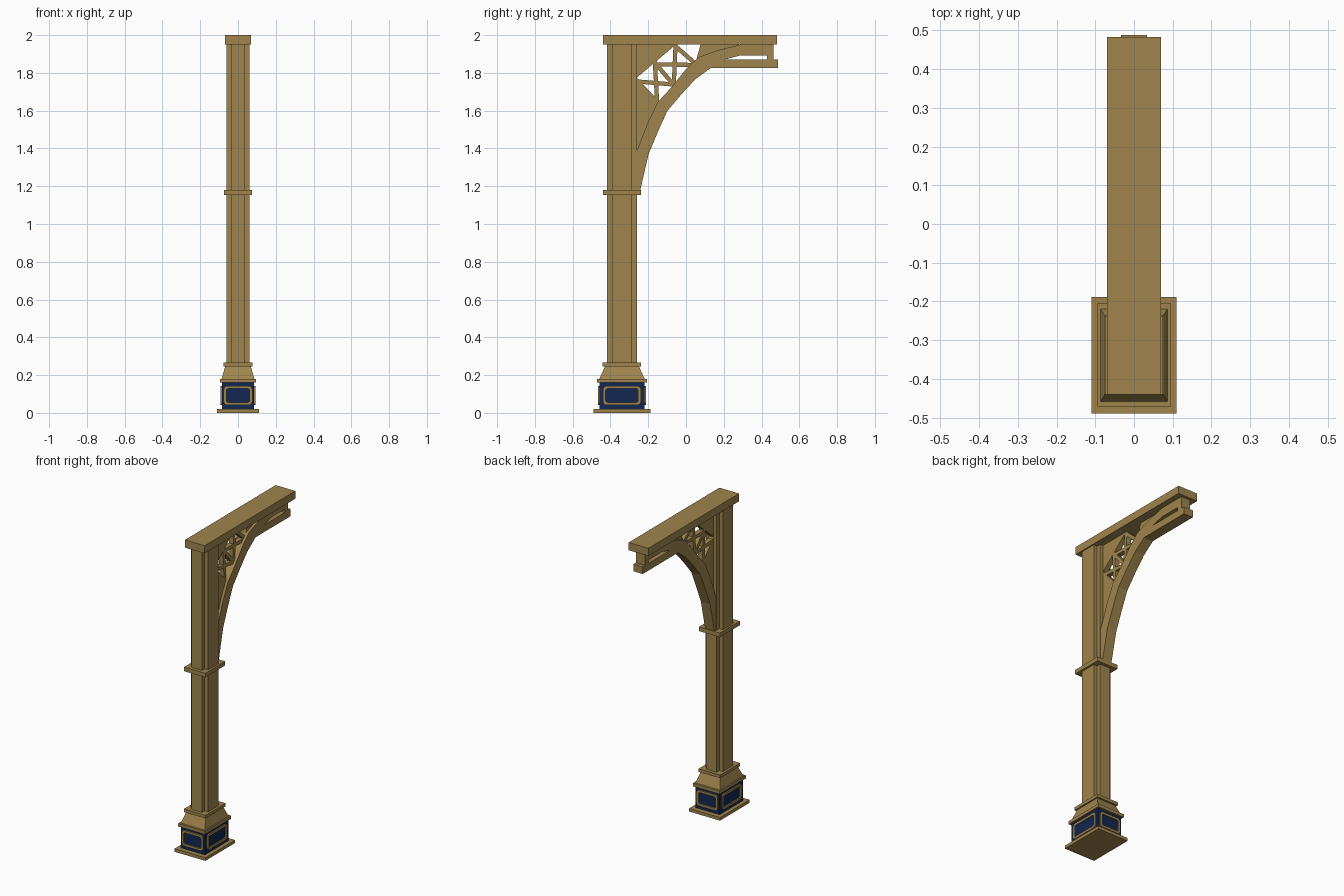
import bpy, bmesh, math
from mathutils import Vector

if "Cube" in bpy.data.objects:
    bpy.data.objects.remove(bpy.data.objects["Cube"])


def material(name, rgb):
    m = bpy.data.materials.new(name)
    m.diffuse_color = (*rgb, 1)
    m.use_nodes = True
    m.node_tree.nodes["Principled BSDF"].inputs["Base Color"].default_value = m.diffuse_color
    return m


GOLD = material("antique gold", (0.35, 0.235, 0.075))
BLUE = material("navy blue", (0.006, 0.02, 0.085))
CY = -0.339  # column centre in y


def finish(name, bm, mat):
    bmesh.ops.recalc_face_normals(bm, faces=bm.faces)
    me = bpy.data.meshes.new(name)
    bm.to_mesh(me)
    bm.free()
    me.materials.append(mat)
    ob = bpy.data.objects.new(name, me)
    bpy.context.collection.objects.link(ob)
    return ob


def loft(name, rings, mat):
    """Closed solid through matching rings of points."""
    bm = bmesh.new()
    vs = [[bm.verts.new(p) for p in r] for r in rings]
    n = len(vs[0])
    for a, b in zip(vs, vs[1:]):
        for i in range(n):
            bm.faces.new((a[i], a[(i + 1) % n], b[(i + 1) % n], b[i]))
    bm.faces.new(vs[0])
    bm.faces.new(vs[-1])
    return finish(name, bm, mat)


def rect(hx, hy, z):
    return [(-hx, CY - hy, z), (hx, CY - hy, z), (hx, CY + hy, z), (-hx, CY + hy, z)]


def block(name, hx, hy, z0, z1, mat=GOLD):
    return loft(name, [rect(hx, hy, z0), rect(hx, hy, z1)], mat)


def plate(name, pts, hx):
    """Profile in the yz plane, extruded to both sides of x = 0."""
    return loft(name, [[(s * hx, y, z) for y, z in pts] for s in (-1, 1)], GOLD)


def strut(name, a, b, w=0.022, hx=0.016):
    a, b = Vector(a), Vector(b)
    d = (b - a).normalized() * w / 2
    n = Vector((-d.y, d.x))
    return plate(name, [a + n, b + n, b - n, a - n], hx)


# Base, plinth and mouldings
block("base_plate", 0.11, 0.15, 0, 0.02)
block("plinth_box", 0.085, 0.119, 0.02, 0.16, BLUE)
block("plinth_cap", 0.096, 0.133, 0.16, 0.18)
loft("column_taper", [rect(0.087, 0.120, 0.18), rect(0.068, 0.090, 0.246)], GOLD)
block("lower_collar", 0.077, 0.102, 0.246, 0.266)
block("middle_band", 0.075, 0.101, 1.153, 1.18)


# Column with notched corners
def cross(z):
    a, b, c, d = 0.062, 0.037, 0.08, 0.053
    q = [(a, -d), (a, d), (b, d), (b, c)]
    half = q + [(-b, c), (-b, d), (-a, d), (-a, -d), (-b, -d), (-b, -c), (b, -c), (b, -d)]
    return [(x, CY + y, z) for x, y in half]


loft("column", [cross(0.26), cross(1.955)], GOLD)


# Rounded frames on the four plinth faces
def rounded(hw, hh, r):
    pts = []
    for i, (sx, sz) in enumerate(((1, 1), (-1, 1), (-1, -1), (1, -1))):
        for k in range(4):
            t = math.radians(90 * i + 30 * k)
            pts.append((sx * (hw - r) + r * math.cos(t), sz * (hh - r) + r * math.sin(t)))
    return pts


def frame(name, hw, dist, angle):
    bm = bmesh.new()
    rings = []
    for inset, depth in ((0, 0), (0, 0.009), (0.015, 0.009), (0.015, 0)):
        ring = []
        for u, v in rounded(hw - inset, 0.051 - inset, 0.02 - inset * 0.7):
            w = dist + depth - 0.001
            ca, sa = math.cos(angle), math.sin(angle)
            ring.append(bm.verts.new((u * ca + w * sa, CY + u * sa - w * ca, 0.092 + v)))
        rings.append(ring)
    for k in range(4):
        a, b = rings[k], rings[(k + 1) % 4]
        for i in range(16):
            bm.faces.new((a[i], a[(i + 1) % 16], b[(i + 1) % 16], b[i]))
    finish(name, bm, GOLD)


for i, side in enumerate(("front", "right", "back", "left")):
    frame(side + "_plinth_frame", (0.076, 0.101)[i % 2], (0.119, 0.085)[i % 2], i * math.pi / 2)

# Top beam
plate("top_beam", [(-0.44, 1.95), (0.483, 1.95), (0.483, 2.0), (-0.44, 2.0)], 0.07)

# Curved brace sweeping from the column up to the beam
under = [(-0.265, 1.175), (-0.243, 1.175), (-0.198, 1.37), (-0.15, 1.485), (-0.10, 1.597),
         (-0.024, 1.687), (0.05, 1.767), (0.13, 1.825), (0.214, 1.873), (0.29, 1.893), (0.44, 1.893)]
over = [(0.44, 1.952), (0.29, 1.95), (0.167, 1.92), (0.066, 1.883), (0.0, 1.82),
        (-0.077, 1.724), (-0.15, 1.645), (-0.204, 1.533), (-0.265, 1.375)]
plate("arched_brace", under + over, 0.033)
plate("lower_chord", [(0.125, 1.826), (0.488, 1.826), (0.488, 1.872), (0.205, 1.872)], 0.033)
plate("end_post", [(0.43, 1.87), (0.464, 1.87), (0.464, 1.952), (0.43, 1.952)], 0.033)

# Thin filled webs between brace, column and beam
plate("lower_web", [(-0.265, 1.37), (-0.20, 1.53), (-0.145, 1.64), (-0.265, 1.76)], 0.016)
plate("upper_web", [(0.06, 1.875), (0.17, 1.915), (0.29, 1.952), (0.085, 1.952)], 0.016)
plate("corner_web", [(-0.265, 1.79), (-0.075, 1.952), (-0.265, 1.952)], 0.016)

# Lattice struts
for i, (a, b) in enumerate([
        ((-0.265, 1.785), (-0.065, 1.955)),
        ((-0.265, 1.755), (-0.06, 1.738)),
        ((-0.265, 1.765), (-0.15, 1.64)),
        ((-0.165, 1.86), (-0.152, 1.63)),
        ((-0.17, 1.86), (-0.06, 1.73)),
        ((-0.17, 1.845), (0.06, 1.842)),
        ((-0.055, 1.955), (-0.065, 1.73)),
        ((-0.06, 1.945), (0.06, 1.84)),
        ((0.09, 1.955), (0.058, 1.84)),
        ((-0.16, 1.64), (-0.06, 1.75)),
        ((-0.155, 1.745), (-0.055, 1.85)),
        ((-0.06, 1.84), (0.085, 1.955))][:9]):
    strut("lattice_strut_%d" % (i + 1), a, b)
